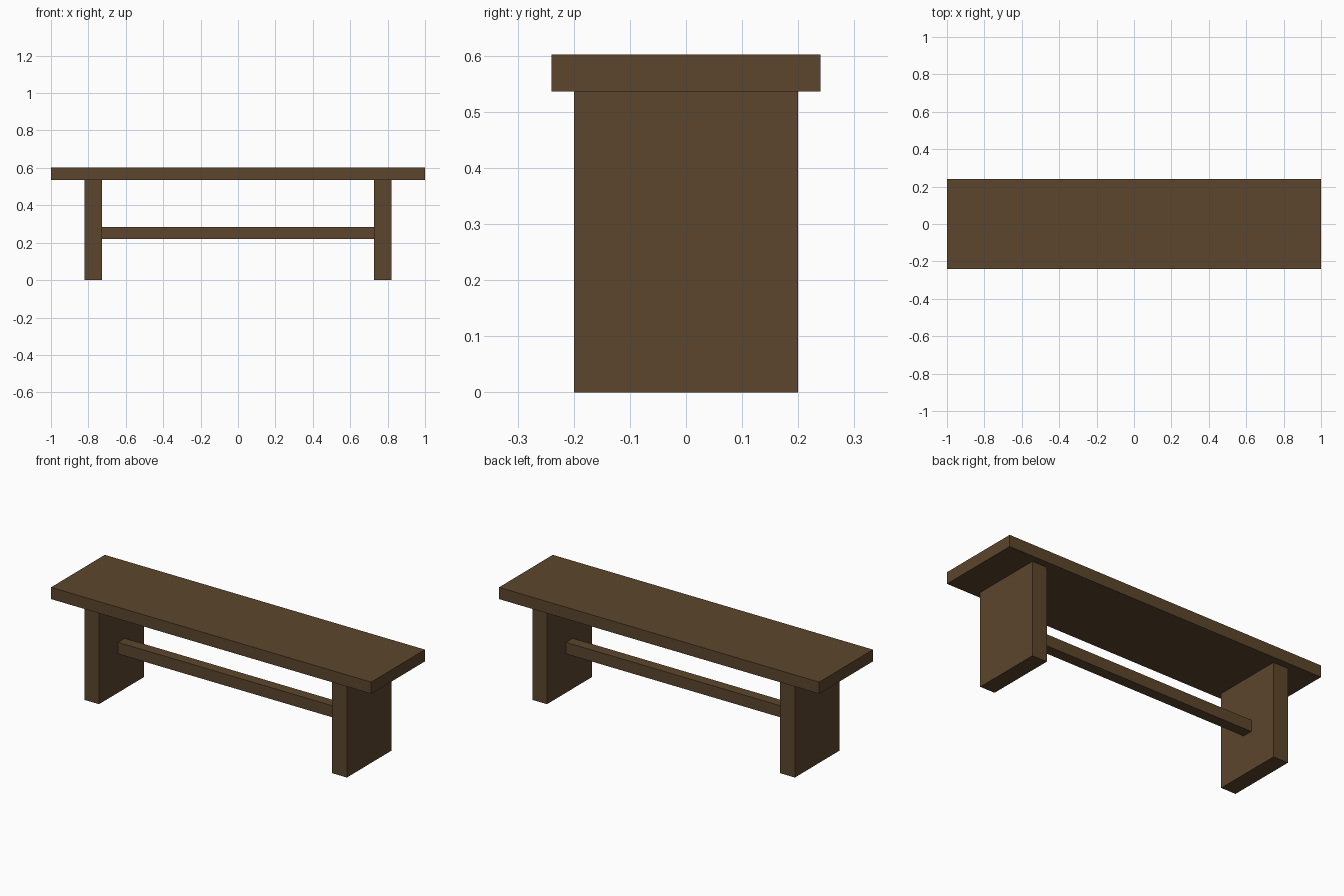
import bpy

if "Cube" in bpy.data.objects:
    bpy.data.objects.remove(bpy.data.objects["Cube"])

wood = bpy.data.materials.new("dark brown wood")
wood.diffuse_color = (0.107, 0.061, 0.026, 1.0)
wood.use_nodes = True
wood.node_tree.nodes["Principled BSDF"].inputs["Base Color"].default_value = wood.diffuse_color


def box(name, low, high):
    """Axis-aligned board between two corners."""
    centre = [(a + b) / 2 for a, b in zip(low, high)]
    bpy.ops.mesh.primitive_cube_add(size=1, location=centre)
    board = bpy.context.object
    board.name = name
    board.scale = [b - a for a, b in zip(low, high)]
    bpy.ops.object.transform_apply(location=False, rotation=False, scale=True)
    board.data.materials.append(wood)
    return board


# Seat plank
box("seat", (-1.0, -0.24, 0.536), (1.0, 0.24, 0.602))

# Slab legs at both ends
box("left_leg", (-0.82, -0.2, 0.0), (-0.728, 0.2, 0.536))
box("right_leg", (0.728, -0.2, 0.0), (0.82, 0.2, 0.536))

# Stretcher rail joining the legs
box("stretcher", (-0.728, -0.03, 0.219), (0.728, 0.03, 0.284))
